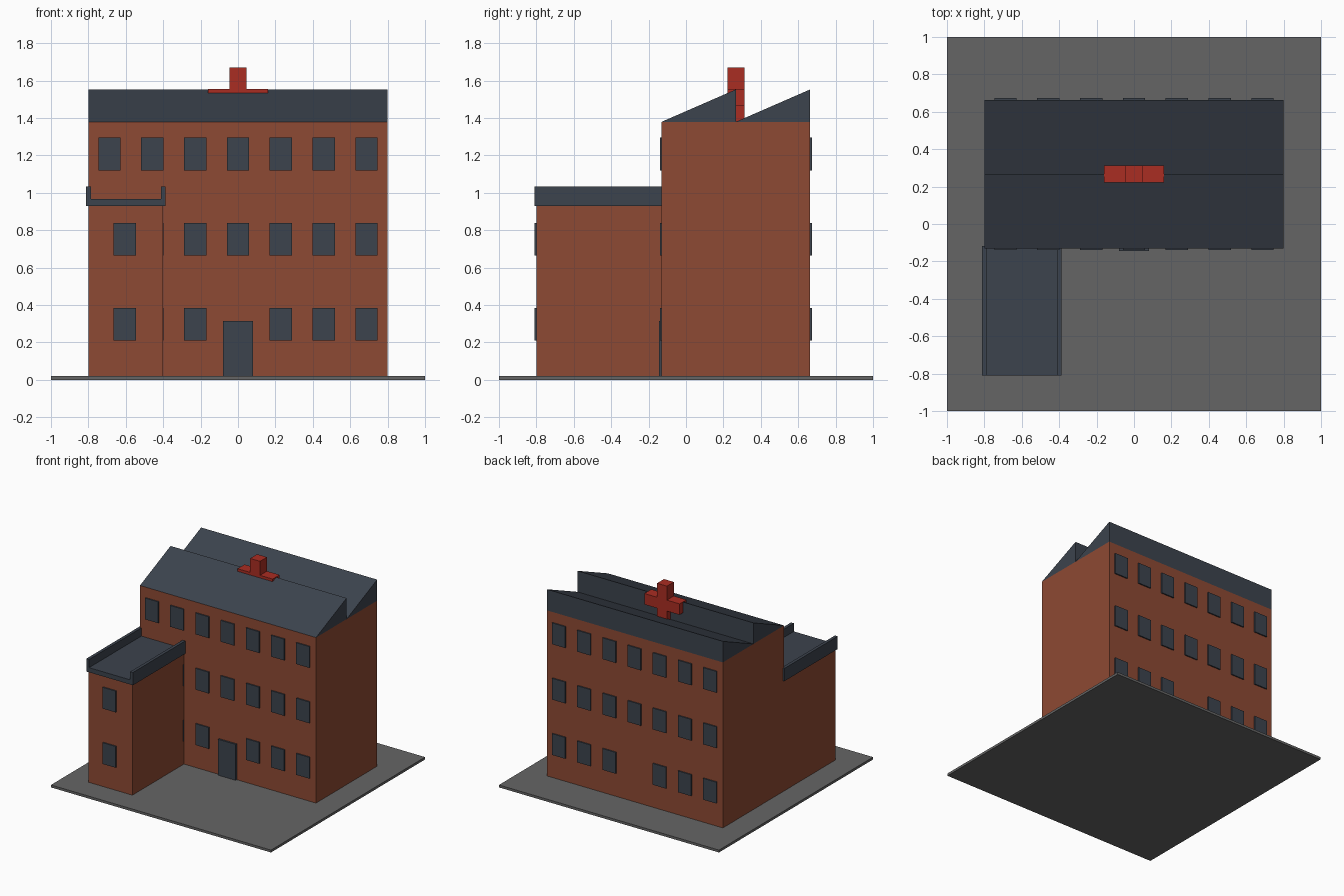
import bpy
import bmesh

cube = bpy.data.objects.get("Cube")
if cube:
    bpy.data.objects.remove(cube, do_unlink=True)


def material(name, rgb):
    mat = bpy.data.materials.new(name)
    mat.use_nodes = True
    color = (*rgb, 1)
    mat.diffuse_color = color
    mat.node_tree.nodes["Principled BSDF"].inputs["Base Color"].default_value = color
    return mat


BRICK = material("brick", (0.27, 0.068, 0.033))
SLATE = material("slate", (0.045, 0.056, 0.075))
PAVING = material("paving", (0.13, 0.13, 0.13))
RED = material("red", (0.4, 0.026, 0.016))


def extrude_profile(name, points, low, high, axis, mat):
    """Extrude a closed 2D outline along x (points are y, z) or y (points are x, z)."""
    place = (lambda a, b, d: (d, a, b)) if axis == "x" else (lambda a, b, d: (a, d, b))
    bm = bmesh.new()
    face = bm.faces.new([bm.verts.new(place(a, b, low)) for a, b in points])
    new = bmesh.ops.extrude_face_region(bm, geom=[face])["geom"]
    verts = [g for g in new if isinstance(g, bmesh.types.BMVert)]
    bmesh.ops.translate(bm, verts=verts, vec=place(0, 0, high - low))
    bmesh.ops.recalc_face_normals(bm, faces=bm.faces)
    mesh = bpy.data.meshes.new(name)
    bm.to_mesh(mesh)
    bm.free()
    mesh.materials.append(mat)
    obj = bpy.data.objects.new(name, mesh)
    bpy.context.scene.collection.objects.link(obj)
    return obj


def box(name, x, y, z, mat):
    corners = [(x[0], z[0]), (x[1], z[0]), (x[1], z[1]), (x[0], z[1])]
    return extrude_profile(name, corners, *y, "y", mat)


# Ground and brick masses
GROUND, EAVES = 0.02, 1.38
FRONT, RIDGE, BACK = -0.13, 0.267, 0.664
box("ground_slab", (-1, 1), (-1, 1), (0, GROUND), PAVING)
box("main_block", (-0.8, 0.8), (FRONT, BACK), (GROUND, EAVES), BRICK)
box("wing", (-0.8, -0.4), (-0.8, FRONT), (GROUND, 0.93), BRICK)

# Sawtooth roof: two ramps with upright rear faces
for name, y0, y1 in (("front_roof", FRONT, RIDGE), ("rear_roof", RIDGE, BACK)):
    extrude_profile(name, [(y0, EAVES), (y1, EAVES), (y1, 1.553)], -0.8, 0.8, "x", SLATE)

# Wing roof: a tray with raised sides, open at the ends
left, right, top, floor, rim = -0.812, -0.388, 1.035, 0.968, 0.025
tray = [(left, 0.93), (right, 0.93), (right, top), (right - rim, top),
        (right - rim, floor), (left + rim, floor), (left + rim, top), (left, top)]
extrude_profile("wing_roof", tray, -0.81, -0.118, "y", SLATE)

# Windows on three floors
WIDTH, HEIGHT, DEPTH = 0.12, 0.175, 0.01
SILLS = (0.21, 0.665, 1.12)


def window(name, x, wall, side, sill):
    ys = sorted((wall - side * DEPTH, wall + side * DEPTH))
    box(name, (x - WIDTH / 2, x + WIDTH / 2), ys, (sill, sill + HEIGHT), SLATE)


for level, sill in enumerate(SILLS):
    for column in range(-3, 4):
        x = column * 0.229
        if level == 0 and column == 0:
            continue
        window("back_window", x, BACK, 1, sill)
        if level == 2 or column > -3:
            window("front_window", x, FRONT, -1, sill)
    if level < 2:
        window("wing_window", -0.605, -0.8, -1, sill)

# Front door
box("front_door", (-0.08, 0.08), (-0.145, FRONT), (GROUND, 0.315), SLATE)

# Rooftop cross, standing on the front ridge
arm, reach, mid = 0.045, 0.16, 1.51
cross = [(-arm, -reach), (arm, -reach), (arm, -arm), (reach, -arm),
         (reach, arm), (arm, arm), (arm, reach), (-arm, reach),
         (-arm, arm), (-reach, arm), (-reach, -arm), (-arm, -arm)]
extrude_profile("roof_cross", [(x, mid + z) for x, z in cross], 0.222, 0.312, "y", RED)
